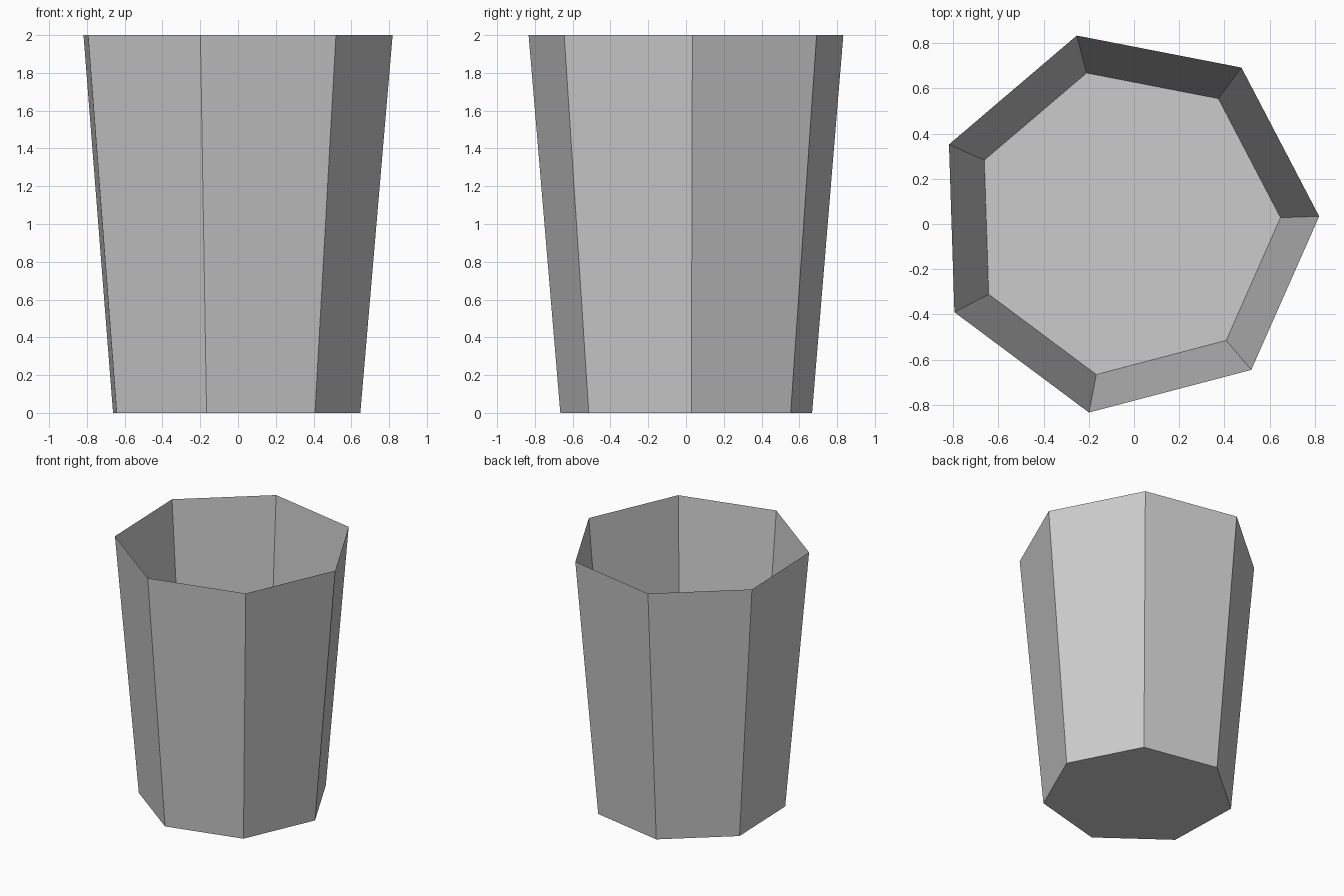
import bpy, bmesh, math
from mathutils import Matrix

if "Cube" in bpy.data.objects:
    bpy.data.objects.remove(bpy.data.objects["Cube"])

SIDES, HEIGHT = 7, 2.0
R_BOTTOM, R_TOP = 0.684, 0.855
PHASE = math.radians(1.86)
CENTRE = (-0.036, 0.006)   # heptagon axis, so that the bounds are centred


def ring(bm, radius, z):
    """Regular heptagon of vertices at height z."""
    angles = [PHASE + math.tau * i / SIDES for i in range(SIDES)]
    return [bm.verts.new((CENTRE[0] + radius * math.cos(a),
                          CENTRE[1] + radius * math.sin(a), z)) for a in angles]


# Open tapered cup: floor plus seven flat walls, no thickness
bm = bmesh.new()
low, high = ring(bm, R_BOTTOM, 0), ring(bm, R_TOP, HEIGHT)
bm.faces.new(low[::-1])
for i in range(SIDES):
    j = (i + 1) % SIDES
    bm.faces.new((low[i], low[j], high[j], high[i]))

mesh = bpy.data.meshes.new("cup")
bm.to_mesh(mesh)
bm.free()
bpy.context.collection.objects.link(bpy.data.objects.new("cup", mesh))
